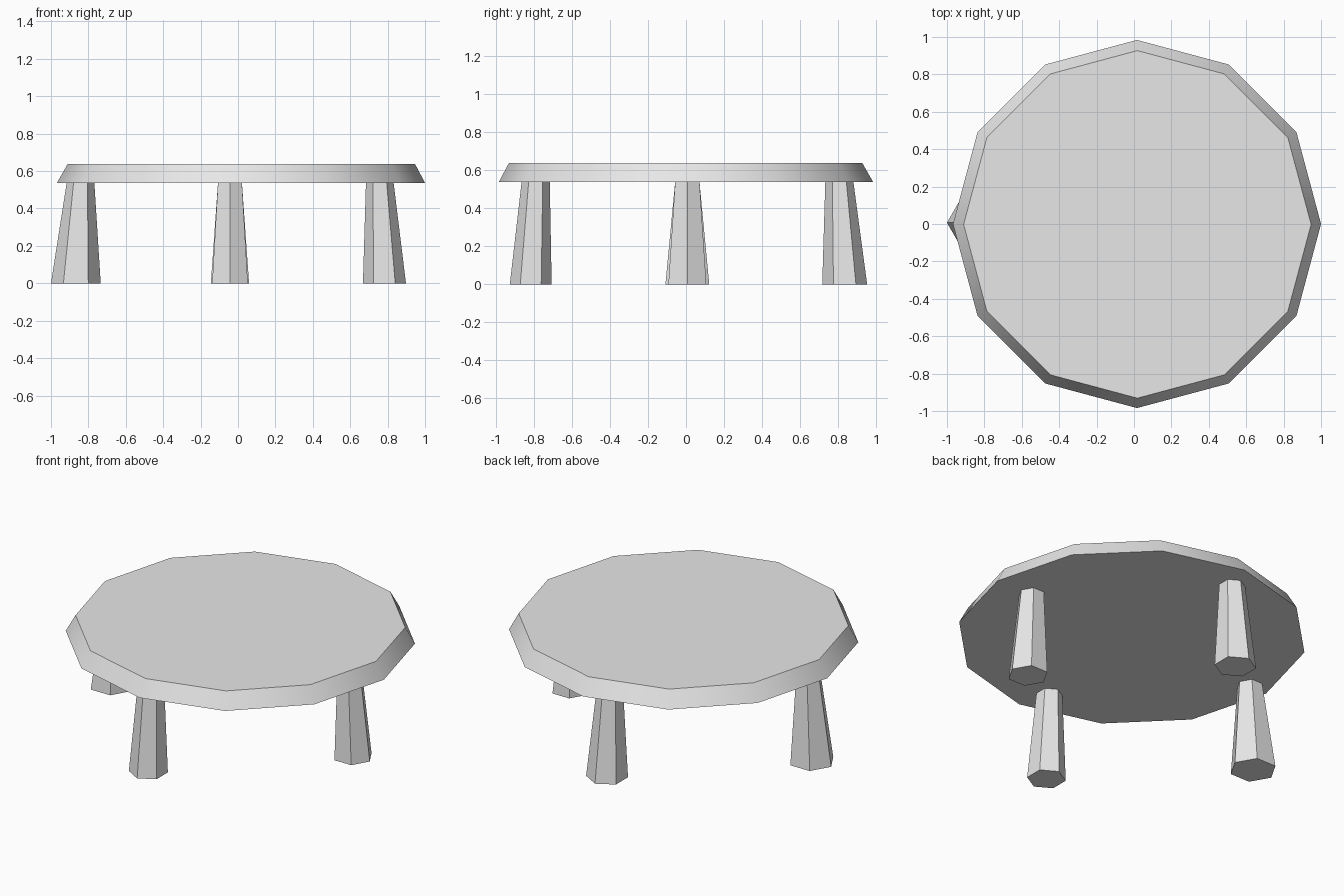
import bpy
import bmesh
from math import sin, cos, tau, radians
from mathutils import Vector

cube = bpy.data.objects.get("Cube")
if cube:
    bpy.data.objects.remove(cube, do_unlink=True)

# One plain grey material for everything
grey = bpy.data.materials.new("plain grey")
grey.use_nodes = True
COLOUR = (0.8, 0.8, 0.8, 1.0)
grey.diffuse_color = COLOUR
grey.node_tree.nodes["Principled BSDF"].inputs["Base Color"].default_value = COLOUR

UNDERSIDE, TOP = 0.537, 0.637


def tapered_prism(name, sides, start, low, low_radius, high, high_radius):
    """Closed prism between two regular polygons; start is the angle of the first corner."""
    bm = bmesh.new()
    rings = []
    for centre, radius in ((low, low_radius), (high, high_radius)):
        ring = []
        for i in range(sides):
            a = start + tau * i / sides
            ring.append(bm.verts.new(Vector(centre) + radius * Vector((cos(a), sin(a), 0))))
        rings.append(ring)
    bottom, top = rings
    bm.faces.new(bottom[::-1])
    bm.faces.new(top)
    for i in range(sides):
        j = (i + 1) % sides
        bm.faces.new((bottom[i], bottom[j], top[j], top[i]))
    mesh = bpy.data.meshes.new(name)
    bm.to_mesh(mesh)
    bm.free()
    mesh.materials.append(grey)
    obj = bpy.data.objects.new(name, mesh)
    bpy.context.collection.objects.link(obj)
    return obj


# Twelve-sided top with a sloping rim, smooth around the rim only
tabletop = tapered_prism("tabletop", 12, 0, (0.016, 0, UNDERSIDE), 0.984,
                         (0.018, -0.002, TOP), 0.929)
bpy.ops.object.select_all(action='DESELECT')
tabletop.select_set(True)
bpy.context.view_layer.objects.active = tabletop
bpy.ops.object.shade_smooth_by_angle(angle=radians(40))

# Hexagonal legs, each splayed outwards with a corner pointing away from the centre:
# name, direction, sideways offset, foot distance, foot radius, head distance
LEGS = (
    ("left_leg", Vector((1, 0, 0)), Vector((0, 0.007, 0)), 0.783, 0.115, 0.758),
    ("right_leg", Vector((-1, 0, 0)), Vector((0, 0.007, 0)), 0.867, 0.133, 0.842),
    ("back_leg", Vector((0, 1, 0)), Vector((-0.043, 0, 0)), 0.834, 0.118, 0.806),
    ("front_leg", Vector((0, -1, 0)), Vector((-0.043, 0, 0)), 0.816, 0.110, 0.790),
)
for name, out, offset, foot, foot_radius, head in LEGS:
    start = 0 if out.x else tau / 4
    tapered_prism(name, 6, start, out * foot + offset, foot_radius,
                  out * head + offset + Vector((0, 0, UNDERSIDE)), 0.074)
